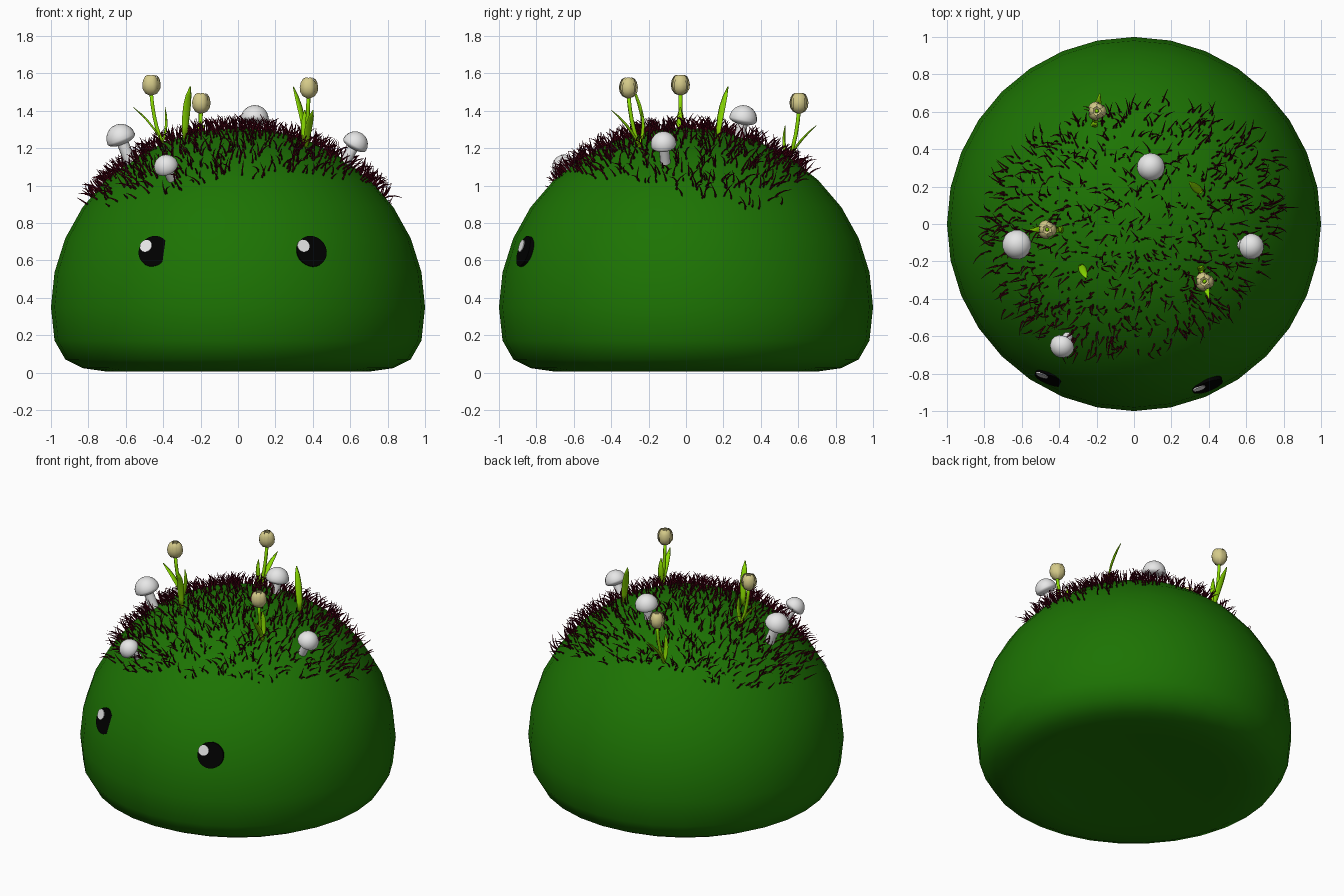
import bpy, bmesh, math, random
from mathutils import Vector, Matrix

random.seed(7)
if "Cube" in bpy.data.objects:
    bpy.data.objects.remove(bpy.data.objects["Cube"])

UP = Vector((0, 0, 1))
WAIST, DOME = 0.35, 0.96


def material(name, color):
    m = bpy.data.materials.new(name)
    m.use_nodes = True
    m.diffuse_color = (*color, 1)
    bsdf = m.node_tree.nodes["Principled BSDF"]
    bsdf.inputs["Base Color"].default_value = (*color, 1)
    bsdf.inputs["Roughness"].default_value = 0.8
    return m


GREEN = material("moss green", (0.012, 0.172, 0.001))
MAROON = material("dark maroon", (0.065, 0, 0.006))
LEAF = material("bright leaf green", (0.25, 0.7, 0))
CREAM = material("cream yellow", (0.66, 0.59, 0.25))
WHITE = material("white", (0.8, 0.8, 0.8))
BLACK = material("black", (0, 0, 0))


def finish(name, bm, mat, smooth=True, fix_normals=True):
    if fix_normals:
        bmesh.ops.recalc_face_normals(bm, faces=bm.faces)
    for f in bm.faces:
        f.smooth = smooth
    mesh = bpy.data.meshes.new(name)
    bm.to_mesh(mesh)
    bm.free()
    mesh.materials.append(mat)
    ob = bpy.data.objects.new(name, mesh)
    bpy.context.collection.objects.link(ob)
    return ob


def dome_z(x, y):
    return WAIST + DOME * math.sqrt(max(0, 1 - x * x - y * y))


def dome_normal(x, y):
    return Vector((x, y, (dome_z(x, y) - WAIST) / DOME ** 2)).normalized()


def tube(bm, pts, radii, sides=6, flat=1.0):
    """Tapered sweep along pts; flat squeezes it into a leaf."""
    pts = [Vector(p) for p in pts]
    wide = (pts[-1] - pts[0]).cross(UP)
    wide = wide.normalized() if wide.length > 1e-4 else Vector((1, 0, 0))
    rings = []
    for i, (p, r) in enumerate(zip(pts, radii)):
        along = (pts[min(i + 1, len(pts) - 1)] - pts[max(i - 1, 0)]).normalized()
        thin = along.cross(wide).normalized()
        turns = [math.tau * k / sides for k in range(sides)]
        rings.append([bm.verts.new(p + wide * r * math.cos(a) + thin * r * flat * math.sin(a))
                      for a in turns])
    for a, b in zip(rings, rings[1:]):
        for k in range(sides):
            n = (k + 1) % sides
            bm.faces.new((a[k], a[n], b[n], b[k]))
    bm.faces.new(rings[0])
    bm.faces.new(rings[-1])


def bend(a, b, c, steps=5):
    """Points on a quadratic curve."""
    a, b, c = Vector(a), Vector(b), Vector(c)
    ts = [i / steps for i in range(steps + 1)]
    return [a * (1 - t) ** 2 + b * 2 * t * (1 - t) + c * t * t for t in ts]


# Body: round dome with a flattened, slightly hollow underside
bm = bmesh.new()
bmesh.ops.create_uvsphere(bm, u_segments=32, v_segments=16, radius=1)
for v in bm.verts:
    s = v.co.z
    hollow = 0.04 * max(0, 1 - v.co.xy.length_squared * 2)
    v.co.z = WAIST + DOME * s if s >= 0 else WAIST * max(0, 1 + s) ** 3.3 + hollow
finish("body", bm, GREEN)


# Eyes: thin discs with a small highlight
def disc(name, center, normal, radius, depth, mat):
    bm = bmesh.new()
    turn = normal.to_track_quat('Z', 'Y').to_matrix().to_4x4()
    place = Matrix.Translation(center - normal * depth / 2) @ turn
    bmesh.ops.create_cone(bm, cap_ends=True, segments=24, radius1=radius,
                          radius2=radius, depth=depth, matrix=place)
    finish(name, bm, mat, smooth=False)


for side, center, facing in (("left", (0.395, -0.87, 0.65), (0.35, -0.93, 0.3)),
                             ("right", (-0.452, -0.833, 0.65), (-0.36, -0.92, 0.31))):
    c, n = Vector(center), Vector(facing).normalized()
    across = UP.cross(n).normalized()
    disc(side + "_eye", c, n, 0.085, 0.025, BLACK)
    spot = c - across * 0.046 + n.cross(across) * 0.028 + n * 0.004
    disc(side + "_eye_highlight", spot, n, 0.034, 0.006, WHITE)

# Grass: curved blades inside an uneven border
BORDER = [0.78, 0.85, 0.70, 0.65, 0.65, 0.74, 0.81, 0.83, 0.78, 0.72, 0.68, 0.71]


def border(angle):
    f = (angle % math.tau) / math.tau * len(BORDER)
    i = int(f) % len(BORDER)
    return BORDER[i] + (BORDER[(i + 1) % len(BORDER)] - BORDER[i]) * (f - int(f))


bm = bmesh.new()
count = 0
while count < 1050:
    x, y = random.uniform(-0.88, 0.88), random.uniform(-0.88, 0.88)
    r = math.hypot(x, y)
    if r > border(math.atan2(y, x)) * random.uniform(0.95, 1.02):
        continue
    # keep the spacing even on the sloping surface
    if random.random() > 0.5 / math.sqrt(1 - r * r):
        continue
    count += 1
    n = dome_normal(x, y)
    lean = Vector([random.uniform(-1, 1) for _ in range(3)])
    lean = (lean - n * lean.dot(n)).normalized()
    length = random.uniform(0.075, 0.11)
    root = Vector((x, y, dome_z(x, y))) - n * 0.015
    tip = root + (n * 0.85 + lean * random.uniform(0.2, 0.65)) * length
    tube(bm, bend(root, root + n * length * 0.5, tip, 3),
         (0.0058, 0.0052, 0.0038, 0.0008), sides=3)
finish("grass", bm, MAROON)


# Mushrooms: domed cap on a short stalk
def mushroom(name, center, radius, tilt):
    c = Vector(center)
    axis = (UP + Vector((c.x, c.y, 0)).normalized() * tilt).normalized()
    bm = bmesh.new()
    bmesh.ops.create_uvsphere(bm, u_segments=16, v_segments=12, radius=radius)
    for v in bm.verts:
        if v.co.z < 0:
            v.co.z *= 0.4
    bm.transform(Matrix.Translation(c) @ axis.to_track_quat('Z', 'Y').to_matrix().to_4x4())
    finish(name + "_cap", bm, WHITE)
    bm = bmesh.new()
    foot = c - axis * radius * 2.0
    tube(bm, bend(foot, c - axis * radius, c), [radius * 0.4] * 6, sides=10)
    finish(name + "_stalk", bm, WHITE)


mushroom("left_front_mushroom", (0.625, -0.12, 1.22), 0.07, 0.55)
mushroom("right_mushroom", (-0.625, -0.11, 1.25), 0.08, 0.4)
mushroom("front_mushroom", (-0.383, -0.65, 1.1), 0.066, 0.9)
mushroom("top_mushroom", (0.09, 0.305, 1.355), 0.075, 0.2)

LEAF_RADII = (0.012, 0.017, 0.02, 0.02, 0.015, 0.003)


# Tulips: leaning stem, two leaves and three outer petals around three inner ones
def petals(bm, base):
    profile = ((0, 0.008, 60), (0.012, 0.034, 48), (0.035, 0.049, 44), (0.06, 0.052, 43),
               (0.085, 0.047, 39), (0.103, 0.037, 32), (0.111, 0.022, 22))
    for k in range(6):
        shrink = 0.84 if k % 2 else 1
        rows = []
        for h, r, half in profile:
            row = []
            for u in (-1, -0.5, 0, 0.5, 1):
                a = math.radians(60 * k + u * half)
                q = r * shrink * (1 - 0.06 * u * u)
                row.append(bm.verts.new(base + Vector((q * math.cos(a), q * math.sin(a), h))))
            rows.append(row)
        for lo, hi in zip(rows, rows[1:]):
            for j in range(4):
                bm.faces.new((lo[j], lo[j + 1], hi[j + 1], hi[j]))


def tulip(name, x, y, degrees):
    a = math.radians(degrees)
    root = Vector((x, y, dome_z(x, y) - 0.01))

    def at(d, h):
        return root + Vector((d * math.cos(a), d * math.sin(a), h))

    bm = bmesh.new()
    tube(bm, bend(at(0, 0), at(0.05, 0.1), at(0.065, 0.28)), [0.011] * 6)
    finish(name + "_stem", bm, LEAF)
    bm = bmesh.new()
    tube(bm, bend(at(0, 0), at(0.05, 0.11), at(0.16, 0.2)), LEAF_RADII, flat=0.3)
    tube(bm, bend(at(0.01, 0), at(-0.03, 0.08), at(-0.01, 0.2)), LEAF_RADII, flat=0.4)
    finish(name + "_leaves", bm, LEAF)
    bm = bmesh.new()
    petals(bm, at(0.065, 0.262))
    finish(name + "_petals", bm, CREAM, fix_normals=False)


tulip("right_tulip", -0.4, -0.03, 180)
tulip("left_tulip", 0.36, -0.245, -75)
tulip("back_tulip", -0.21, 0.54, 80)

# Two lone leaf blades
for name, foot, mid, tip in (
        ("right_blade", (-0.285, -0.22, 1.25), (-0.28, -0.23, 1.42), (-0.255, -0.29, 1.53)),
        ("left_blade", (0.36, 0.17, 1.25), (0.345, 0.18, 1.4), (0.295, 0.225, 1.53))):
    bm = bmesh.new()
    tube(bm, bend(foot, mid, tip), [r * 1.1 for r in LEAF_RADII], flat=0.3)
    finish(name, bm, LEAF)
